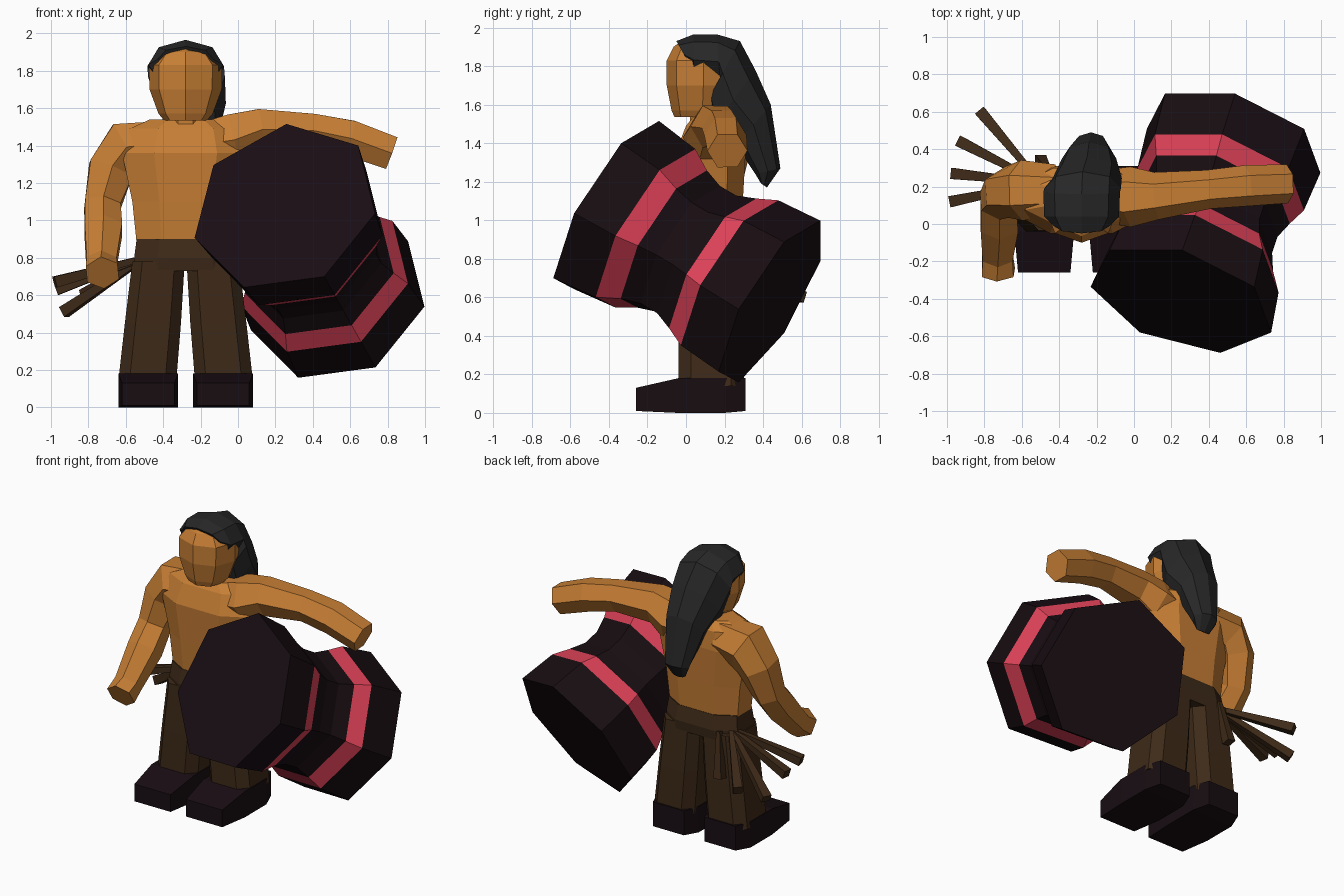
import bpy, bmesh, math
from mathutils import Vector as V

if "Cube" in bpy.data.objects:
    bpy.data.objects.remove(bpy.data.objects["Cube"])


def material(name, rgb):
    m = bpy.data.materials.new(name)
    m.diffuse_color = (*rgb, 1)
    m.use_nodes = True
    m.node_tree.nodes["Principled BSDF"].inputs["Base Color"].default_value = m.diffuse_color
    return m


SKIN = material("skin", (0.57, 0.21, 0.035))
CLOTH = material("cloth", (0.048, 0.023, 0.009))
DARK = material("dark", (0.009, 0.004, 0.006))
PINK = material("pink", (0.75, 0.055, 0.10))
HAIR = material("hair", (0.02, 0.02, 0.02))
CX = -0.28          # centre line of the figure


def loft(name, rings, n, mats, flat=True, accent=(), power=1.0):
    """Skin rings of (centre, half axis a, half axis b); accent segments use mats[1].
    flat puts sides (not corners) on the axes; power < 1 makes the section boxier."""
    bm = bmesh.new()
    off = 0.5 if flat else 0.0
    k = 1 / math.cos(math.pi / n) if flat else 1.0

    def shape(x):
        return math.copysign(abs(x * k) ** power, x)

    loops = []
    for c, a, b in rings:
        loop = []
        for i in range(n):
            t = 2 * math.pi * (i + off) / n
            loop.append(bm.verts.new(V(c) + V(a) * shape(math.cos(t)) + V(b) * shape(math.sin(t))))
        loops.append(loop)
    for s, (p, q) in enumerate(zip(loops, loops[1:])):
        for i in range(n):
            j = (i + 1) % n
            f = bm.faces.new((p[i], p[j], q[j], q[i]))
            f.material_index = 1 if s in accent else 0
    bm.faces.new(loops[0])
    bm.faces.new(loops[-1])
    bmesh.ops.recalc_face_normals(bm, faces=bm.faces)
    me = bpy.data.meshes.new(name)
    bm.to_mesh(me)
    bm.free()
    for m in mats:
        me.materials.append(m)
    ob = bpy.data.objects.new(name, me)
    bpy.context.collection.objects.link(ob)
    return ob


def column(name, rows, n, mat, flat=True, power=1.0):
    """Vertical loft from rows of (x, y, z, half width, half depth)."""
    return loft(name, [((x, y, z), (w, 0, 0), (0, d, 0)) for x, y, z, w, d in rows], n, [mat], flat, power=power)


def limb(name, pts, radii, n, mat, ref=(0, 1, 0)):
    """Tube along a path, cross-sections square to the path."""
    rings = []
    for i, p in enumerate(pts):
        t = (V(pts[min(i + 1, len(pts) - 1)]) - V(pts[max(i - 1, 0)])).normalized()
        a = t.cross(V(ref)).normalized()
        rings.append((p, a * radii[i], a.cross(t) * radii[i]))
    return loft(name, rings, n, [mat])


# Torso, neck and head
column("torso", [(CX, .13, .86, .26, .15), (CX, .13, 1.10, .285, .165), (CX, .13, 1.36, .34, .18),
                 (CX, .15, 1.49, .30, .15), (CX, .15, 1.54, .19, .11)], 8, SKIN, power=.8)
column("neck", [(CX, .12, 1.48, .10, .10), (CX, .11, 1.60, .09, .09)], 8, SKIN)
column("head", [(CX, .06, 1.535, .115, .12), (CX, .085, 1.57, .145, .16), (CX, .09, 1.70, .193, .19),
                (CX, .09, 1.83, .196, .19), (CX, .10, 1.90, .135, .165), (CX, .11, 1.925, .06, .14)],
       8, SKIN, flat=False, power=.9)

# Swept-back hair: (outer y, z, inner y, z, half width, x shift)
rows = [(-.05, 1.93, .03, 1.79, .15, 0), (.04, 1.965, .04, 1.70, .20, 0), (.16, 1.965, .18, 1.68, .205, 0),
        (.28, 1.93, .10, 1.60, .205, .005), (.36, 1.78, .13, 1.47, .185, .03), (.44, 1.60, .26, 1.39, .145, .04),
        (.49, 1.27, .36, 1.24, .09, .05), (.42, 1.17, .39, 1.19, .05, .05)]
loft("hair", [((CX + s, (y0 + y1) / 2, (z0 + z1) / 2), (w, 0, 0), (0, (y0 - y1) / 2, (z0 - z1) / 2))
              for y0, z0, y1, z1, w, s in rows], 8, [HAIR], flat=False)

# Arms: one hanging, one stretched over the drum
limb("hanging_arm", [(-.42, .18, 1.41), (-.60, .18, 1.39), (-.68, .17, 1.27), (-.725, .12, 1.08),
                     (-.72, .0, .95), (-.73, -.17, .77), (-.725, -.26, .72)],
     [.12, .14, .12, .095, .10, .08, .085], 6, SKIN)
limb("stretched_arm", [(-.16, .15, 1.41), (-.02, .145, 1.43), (.12, .15, 1.485), (.40, .185, 1.48),
                       (.60, .205, 1.44), (.82, .215, 1.36)],
     [.12, .14, .11, .09, .095, .09], 6, SKIN)

# Trousers and boots
column("trouser_hips", [(CX, .13, .73, .28, .165), (CX, .13, .80, .275, .175), (CX, .13, .90, .262, .155)],
       8, CLOTH, power=.7)
for side, s in (("left", -1), ("right", 1)):
    column(side + "_trouser_leg", [(CX + s * .205, .13, .14, .155, .17), (CX + s * .175, .13, .45, .15, .17),
                                   (CX + s * .145, .13, .78, .14, .165)], 8, CLOTH, power=.55)
    x = CX + s * .20
    loft(side + "_boot", [((x, y, (z0 + z1) / 2), (w, 0, 0), (0, 0, (z1 - z0) / 2))
                          for y, z0, z1, w in ((.31, .01, .18, .12), (.20, 0, .18, .16), (-.04, 0, .18, .16),
                                               (-.26, .01, .13, .14))], 4, [DARK])

# Fan of sticks at the hip
for i, tip in enumerate([(-.82, .60, .60), (-.93, .44, .51), (-.97, .27, .63), (-.98, .12, .67), (-.50, .34, .50)]):
    base = (-.50, .22, .80) if i < 4 else (-.46, .29, .80)
    limb(f"stick_{i + 1}", [base, tip], [.014, .03], 4, CLOTH, ref=(0, 0, 1) if i < 4 else (0, 1, 0))

# Seven-sided drum with a narrow waist and two bands
front, back = V((.252, -.40, 1.071)), V((.534, .447, .571))
axis = (back - front).normalized()
up = V((.014, .51, .86))
up = (up - axis * up.dot(axis)).normalized()
across = axis.cross(up)
profile = [(0, .515), (.24, .485), (.35, .42), (.45, .385), (.55, .385), (.65, .425), (.755, .475), (1, .495)]
loft("drum", [(front.lerp(back, t), up * r, across * r) for t, r in profile], 7, [DARK, PINK],
     flat=False, accent=(1, 5))
